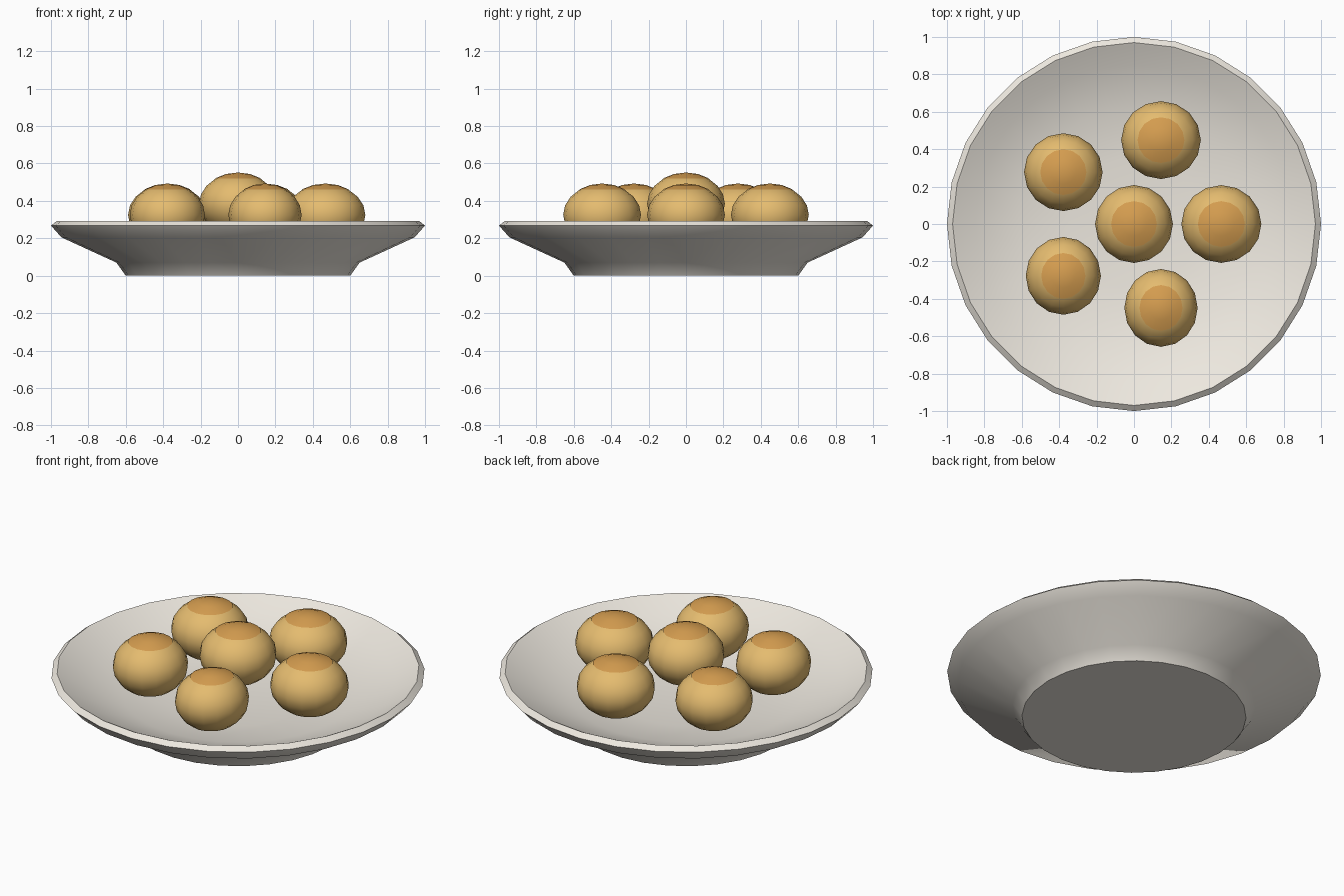
import bpy, bmesh
from math import sin, cos, pi, radians

if "Cube" in bpy.data.objects:
    bpy.data.objects.remove(bpy.data.objects["Cube"])


def material(name, rgb):
    m = bpy.data.materials.new(name)
    m.diffuse_color = (*rgb, 1)
    m.use_nodes = True
    m.node_tree.nodes["Principled BSDF"].inputs["Base Color"].default_value = m.diffuse_color
    return m


def lathe(name, profile, sides, mat, scale=(1, 1, 1), location=(0, 0, 0), smooth=35):
    """Revolve (radius, z) points about z; a zero radius closes to a pole."""
    bm = bmesh.new()
    rings = []
    for r, z in profile:
        if r < 1e-6:
            rings.append([bm.verts.new((0, 0, z * scale[2]))] * sides)
        else:
            rings.append([bm.verts.new((r * cos(2 * pi * i / sides) * scale[0],
                                        r * sin(2 * pi * i / sides) * scale[1],
                                        z * scale[2])) for i in range(sides)])
    for a, b in zip(rings, rings[1:]):
        for i in range(sides):
            j = (i + 1) % sides
            bm.faces.new(list(dict.fromkeys((a[i], a[j], b[j], b[i]))))
    bmesh.ops.recalc_face_normals(bm, faces=bm.faces)
    mesh = bpy.data.meshes.new(name)
    bm.to_mesh(mesh)
    bm.free()
    mesh.materials.append(mat)
    ob = bpy.data.objects.new(name, mesh)
    ob.location = location
    bpy.context.collection.objects.link(ob)
    bpy.ops.object.select_all(action='DESELECT')
    ob.select_set(True)
    bpy.context.view_layer.objects.active = ob
    bpy.ops.object.shade_smooth_by_angle(angle=radians(smooth))
    return ob


cream = material("cream_glaze", (0.85, 0.81, 0.74))
dough = material("golden_dough", (0.78, 0.50, 0.16))
crust = material("browned_crust", (0.67, 0.34, 0.08))

# Shallow plate with a foot, flared side and thin lip
lathe("plate", [(0, 0), (0.60, 0), (0.65, 0.07), (0.944, 0.205), (1.0, 0.268),
                (0.97, 0.292), (0.955, 0.285), (0.85, 0.23), (0.62, 0.15),
                (0.35, 0.12), (0, 0.11)], 28, cream)

# Flattened ball sections: whole body and the top cap
step = pi / 10
body = [(sin(i * step), -cos(i * step)) for i in range(11)]
cap = [(sin(i * step), cos(i * step)) for i in range(3)]
body[0], body[-1], cap[0] = (0, -1), (0, 1), (0, 1)


def bun(name, x, y, z, rx, ry, rz):
    lathe(name, body, 16, dough, (rx, ry, rz), (x, y, z), 60)
    # Browned top, a skin just proud of the bun
    lathe(name + "_crust", cap, 16, crust, (rx, ry, rz), (x, y, z + 0.003), 60)


# Five buns in a ring and one raised in the middle
for i, rx in enumerate((0.214, 0.213, 0.210, 0.201, 0.196)):
    a = 2 * pi * i / 5
    bun(f"bun_{i + 1}", 0.467 * cos(a), 0.467 * sin(a) * 1.01, 0.325, rx, 0.208, 0.165)
bun("middle_bun", 0, 0, 0.384, 0.208, 0.208, 0.165)
